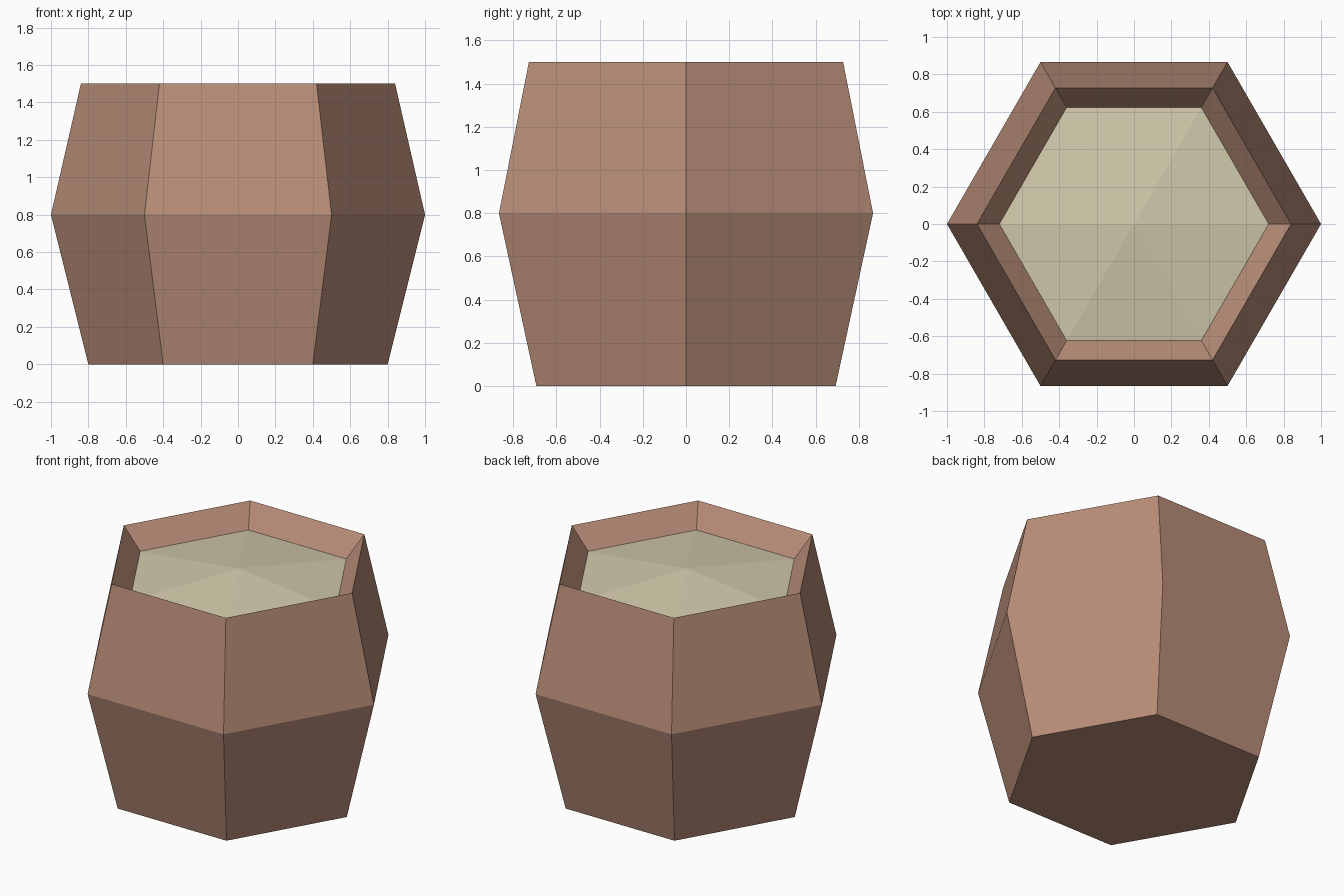
import bpy
import bmesh
from math import cos, sin, tau

SIDES = 6

if "Cube" in bpy.data.objects:
    bpy.data.objects.remove(bpy.data.objects["Cube"])


def make_material(name, colour):
    mat = bpy.data.materials.new(name)
    mat.use_nodes = True
    mat.diffuse_color = colour
    mat.node_tree.nodes["Principled BSDF"].inputs["Base Color"].default_value = colour
    return mat


def ring(bm, radius, z):
    return [bm.verts.new((radius * cos(tau * i / SIDES), radius * sin(tau * i / SIDES), z))
            for i in range(SIDES)]


def bridge(bm, lower, upper):
    for i in range(SIDES):
        j = (i + 1) % SIDES
        bm.faces.new((lower[i], lower[j], upper[j], upper[i]))


def finish(bm, name, mat):
    mesh = bpy.data.meshes.new(name)
    bm.to_mesh(mesh)
    bm.free()
    mesh.materials.append(mat)
    obj = bpy.data.objects.new(name, mesh)
    bpy.context.collection.objects.link(obj)
    return obj


wood = make_material("brown wood", (0.485, 0.27, 0.188, 1))
grain = make_material("pale grain", (0.644, 0.584, 0.407, 1))

# Barrel: bulging outer wall, sharp rim and inner lip sloping down to the contents
bm = bmesh.new()
rings = [ring(bm, r, z) for r, z in ((0.8, 0), (1.0, 0.8), (0.84, 1.5), (0.72, 1.36))]
for lower, upper in zip(rings, rings[1:]):
    bridge(bm, lower, upper)
bm.faces.new(rings[0][::-1])
finish(bm, "barrel", wood)

# Contents: a low heap rising to a point in the middle
bm = bmesh.new()
edge = ring(bm, 0.72, 1.36)
peak = bm.verts.new((0, 0, 1.44))
for i in range(SIDES):
    bm.faces.new((edge[i], edge[(i + 1) % SIDES], peak))
finish(bm, "contents", grain)
